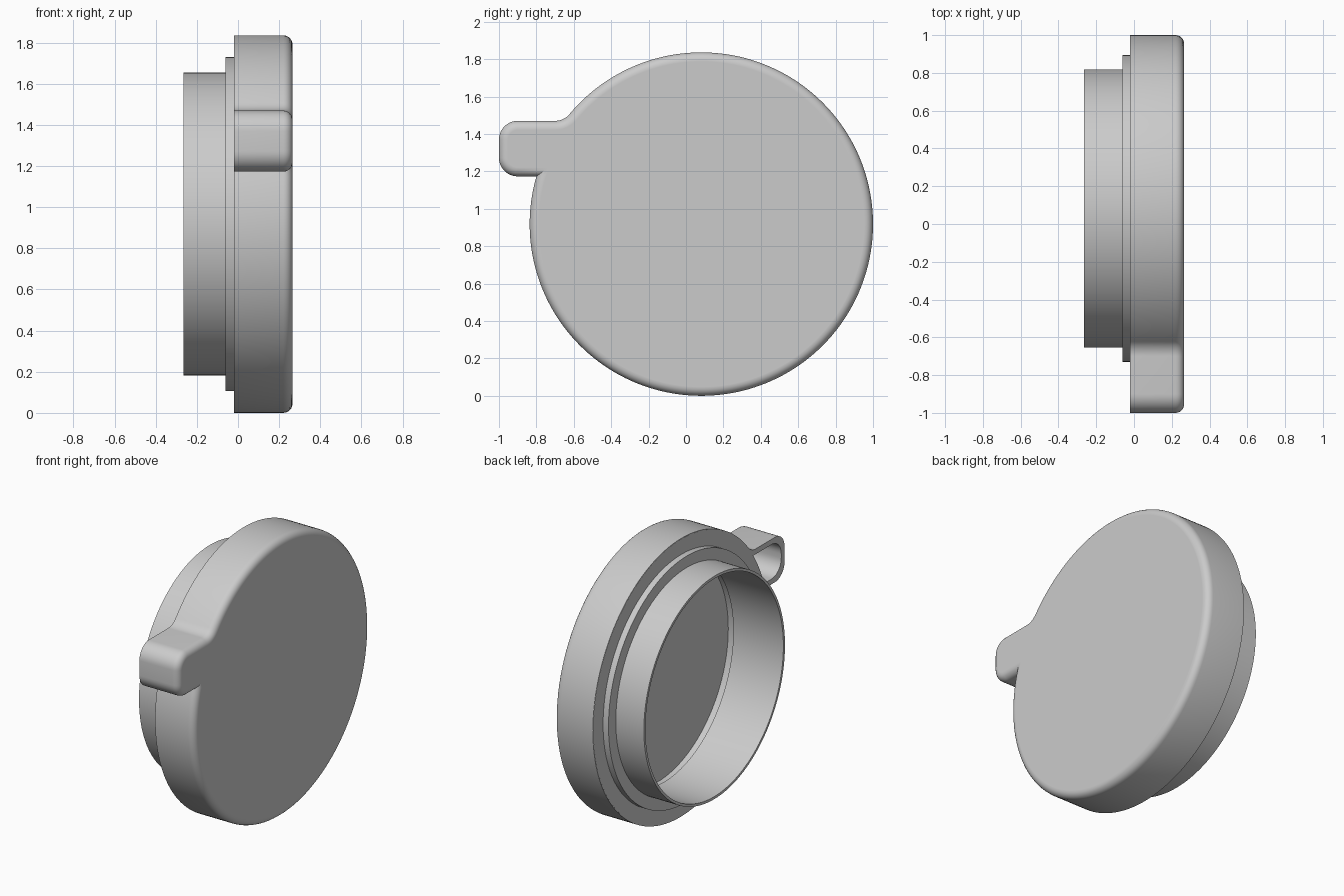
import bpy
from math import sin, cos, pi, sqrt, atan2, asin, radians

if "Cube" in bpy.data.objects:
    bpy.data.objects.remove(bpy.data.objects["Cube"], do_unlink=True)

R = 0.918                           # disc radius
CY, CZ = 0.082, R                   # disc centre
BORE = 0.812                        # radius of the hollow and of the collar
BACK, FRONT = -0.02, 0.265          # thickness of the cap
WALL, ROUND = 0.035, 0.045          # shell wall and front edge rounding
TOP, LOW, TIP, CORNER = 1.47, 1.173, -1.0, 0.1   # side tab

grey = bpy.data.materials.new("plain grey")
grey.use_nodes = True
colour = (0.6, 0.6, 0.6, 1)
grey.diffuse_color = colour
grey.node_tree.nodes["Principled BSDF"].inputs["Base Color"].default_value = colour


def arc(cy, cz, r, start, end, steps):
    angles = [start + (end - start) * i / steps for i in range(steps + 1)]
    return [(cy + r * cos(a), cz + r * sin(a)) for a in angles]


def tab_end(inset, r):
    """Two rounded corners at the tip of the tab."""
    y = TIP + inset + r
    return (arc(y, TOP - inset - r, r, pi / 2, pi, 10)
            + arc(y, LOW + inset + r, r, pi, 1.5 * pi, 10))


def outer_outline(inset):
    """Disc blended into a side tab, moved inward by the inset."""
    r, blend_z = R - inset, TOP + 0.1
    blend_y = CY - sqrt((R + 0.1) ** 2 - (blend_z - CZ) ** 2)
    join = atan2(blend_z - CZ, blend_y - CY)
    notch = pi - asin((LOW + inset - CZ) / r)
    return (arc(CY, CZ, r, notch - 2 * pi, join, 160)
            + arc(blend_y, blend_z, 0.1 + inset, join - pi, -pi / 2, 10)
            + tab_end(inset, CORNER - inset))


def inner_outline():
    """Round bore opening into the hollow of the tab."""
    low = pi - asin((LOW + WALL - CZ) / BORE)
    top = pi - asin((TOP - WALL - CZ) / BORE)
    return arc(CY, CZ, BORE, low - 2 * pi, top, 171) + tab_end(WALL, CORNER)


def loft(name, rings):
    """Skin a list of (x, outline) rings and close both ends."""
    n = len(rings[0][1])
    verts = [(x, y, z) for x, outline in rings for y, z in outline]
    faces = [tuple(reversed(range(n))), tuple(range(len(verts) - n, len(verts)))]
    for a in range(0, len(verts) - n, n):
        for i in range(n):
            j = (i + 1) % n
            faces.append((a + i, a + j, a + n + j, a + n + i))
    mesh = bpy.data.meshes.new(name)
    mesh.from_pydata(verts, [], faces)
    mesh.materials.append(grey)
    obj = bpy.data.objects.new(name, mesh)
    bpy.context.collection.objects.link(obj)
    bpy.ops.object.select_all(action="DESELECT")
    obj.select_set(True)
    bpy.context.view_layer.objects.active = obj
    bpy.ops.object.shade_smooth_by_angle(angle=radians(30))


# Hollow cap with tab: inner floor, bore, back lip, outer wall, rounded front
rings = [(FRONT - WALL, inner_outline()), (BACK, inner_outline()), (BACK, outer_outline(0))]
for i in range(7):
    a = i / 6 * pi / 2
    rings.append((FRONT - ROUND + ROUND * sin(a), outer_outline(ROUND * (1 - cos(a)))))
rings.append((FRONT, outer_outline(ROUND + 0.003)))
loft("cap_shell", rings)

# Plug filling the bore: cup floor, thin neck, stepped collar and back rim
rim = BACK - 0.0005
profile = [(0.145, 0.73), (0.1, 0.73), (0.1, 0.719), (-0.265, 0.719),
           (-0.265, 0.736), (-0.06, 0.736), (-0.06, BORE), (rim, BORE),
           (rim, R - 0.004), (0.015, R - 0.004), (0.015, BORE - 0.002),
           (0.228, BORE - 0.002)]
loft("neck_plug", [(x, arc(CY, CZ, r, 0, 2 * pi * 159 / 160, 159)) for x, r in profile])
